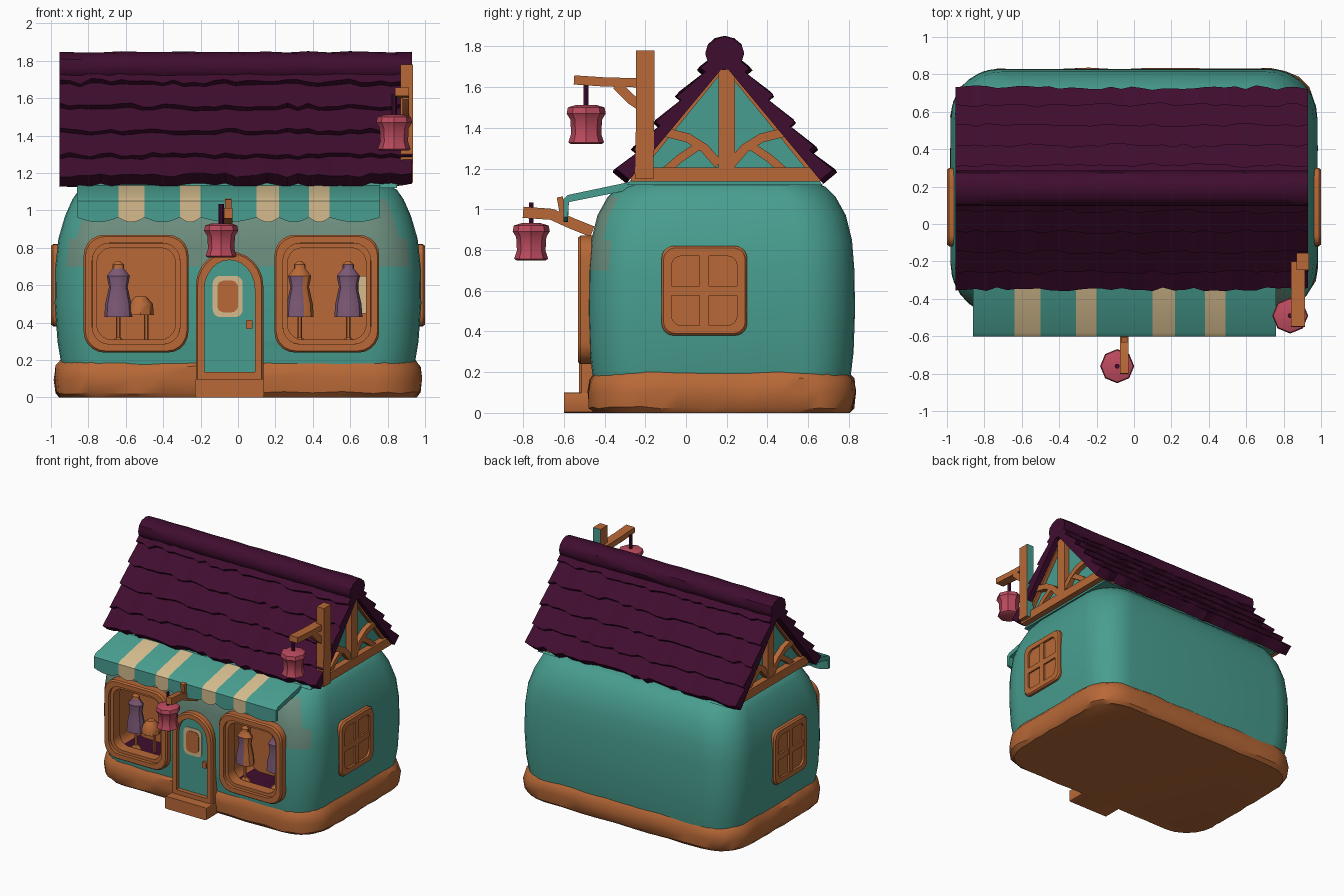
import bpy, bmesh, math, random
from mathutils import Vector

random.seed(4)
if "Cube" in bpy.data.objects:
    bpy.data.objects.remove(bpy.data.objects["Cube"], do_unlink=True)


def material(name, rgb):
    m = bpy.data.materials.new(name)
    m.use_nodes = True
    m.diffuse_color = (*rgb, 1)
    m.node_tree.nodes["Principled BSDF"].inputs["Base Color"].default_value = (*rgb, 1)
    return m


teal = material("teal plaster", (0.065, 0.34, 0.275))
sage = material("sage plaster", (0.15, 0.27, 0.21))
wood = material("orange wood", (0.48, 0.14, 0.038))
plum = material("plum shingle", (0.05, 0.004, 0.028))
pink = material("pink lantern", (0.51, 0.07, 0.115))
cream = material("cream cloth", (0.66, 0.5, 0.27))
mauve = material("mauve dress", (0.2, 0.1, 0.18))

MID = 0.175   # y centre of the house
RIDGE = 0.19  # y of the roof ridge


def jit(a):
    return random.uniform(-a, a)


def loft(name, sections, mats, rule=None, closed=False):
    """Skin a list of equal-sized loops; rule(centre, normal) picks the material."""
    bm = bmesh.new()
    rows = [[bm.verts.new(p) for p in s] for s in sections]
    n = len(rows[0])
    for i in range(len(rows) if closed else len(rows) - 1):
        a, b = rows[i], rows[(i + 1) % len(rows)]
        for j in range(n):
            k = (j + 1) % n
            bm.faces.new((a[j], a[k], b[k], b[j]))
    if not closed:
        bm.faces.new(rows[0])
        bm.faces.new(rows[-1])
    bmesh.ops.recalc_face_normals(bm, faces=bm.faces)
    if rule:
        for f in bm.faces:
            f.material_index = int(rule(f.calc_center_median(), f.normal))
    mesh = bpy.data.meshes.new(name)
    bm.to_mesh(mesh)
    bm.free()
    for m in mats:
        mesh.materials.append(m)
    ob = bpy.data.objects.new(name, mesh)
    bpy.context.collection.objects.link(ob)
    return ob


def rounded(hx, hy, r, cx=0, cy=0, side=1, seg=5):
    """Rounded rectangle; side adds points along the straight runs."""
    pts = []
    for q, (sx, sy) in enumerate(((1, 1), (-1, 1), (-1, -1), (1, -1))):
        for i in range(seg + 1):
            a = math.pi / 2 * (q + i / seg)
            pts.append(Vector((cx + sx * (hx - r) + r * math.cos(a),
                               cy + sy * (hy - r) + r * math.sin(a))))
    out = []
    for i, p in enumerate(pts):
        nxt = pts[(i + 1) % len(pts)]
        count = side if i % (seg + 1) == seg else 1
        out += [p.lerp(nxt, t / count) for t in range(count)]
    return out


def front(u, v, d):
    return (u, -d, v)


def flank(s):
    return lambda u, v, d: (s * d, u, v)


def slab(name, outline, d0, d1, place, mats, rule=None):
    return loft(name, [[place(*p, d) for p in outline] for d in (d0, d1)], mats, rule)


def frame(name, outline, w, d0, d1, place, mat=wood):
    """Flat band of width w following an outline, pushed out from d0 to d1."""
    lo = Vector([min(p[i] for p in outline) for i in (0, 1)])
    hi = Vector([max(p[i] for p in outline) for i in (0, 1)])
    c, h = (lo + hi) / 2, (hi - lo) / 2
    inner = [(c.x + (p[0] - c.x) * (1 - w / h.x), c.y + (p[1] - c.y) * (1 - w / h.y)) for p in outline]
    loops = [(outline, d0), (outline, d1 - 0.012), ([Vector(p).lerp(q, 0.2) for p, q in
             zip(map(Vector, outline), map(Vector, inner))], d1), (inner, d1), (inner, d0)]
    return loft(name, [[place(*p, d) for p in o] for o, d in loops], [mat], closed=True)


def bar(name, path, w, d0, d1, place, mats=(wood,), rule=None):
    """Timber of width w along a flat path."""
    pts = [Vector(p) for p in path]
    secs = []
    for i, p in enumerate(pts):
        t = (pts[min(i + 1, len(pts) - 1)] - pts[max(i - 1, 0)]).normalized()
        n = Vector((-t.y, t.x)) * w / 2
        secs.append([place(*(p + n), d0), place(*(p + n), d1), place(*(p - n), d1), place(*(p - n), d0)])
    return loft(name, secs, mats, rule)


def turned(name, profile, x, y, mats, sides=8, rule=None, flat=1.0):
    turn = [math.tau * i / sides for i in range(sides)]
    return loft(name, [[(x + r * math.cos(a), y + flat * r * math.sin(a), z) for a in turn]
                       for r, z in profile], mats, rule)


# Stone-like plinth and doorstep
plinth = []
for z, grow in ((0, -0.03), (0.025, -0.008), (0.1, 0), (0.165, -0.008), (0.2, -0.035)):
    ring = rounded(0.98 + grow, 0.655 + grow, 0.25, 0, MID, side=9)
    plinth.append([(p.x + jit(0.006), p.y + jit(0.006), z + (jit(0.008) if 0 < z < 0.2 else 0)) for p in ring])
loft("plinth", plinth, [wood])
slab("doorstep", rounded(0.185, 0.05, 0.012, -0.045, 0.05, seg=2), 0.4, 0.6, front, [wood])

# Bulging plaster body, paler under the awning
body = loft("house_body", [[(p.x, p.y, z) for p in rounded(hx, hy, r, 0, MID, seg=7)] for z, hx, hy, r in (
    (0.15, 0.94, 0.63, 0.24), (0.3, 0.965, 0.648, 0.25), (0.5, 0.98, 0.655, 0.26), (0.7, 0.977, 0.652, 0.26),
    (0.85, 0.96, 0.64, 0.26), (0.97, 0.925, 0.61, 0.26), (1.06, 0.885, 0.56, 0.25), (1.11, 0.85, 0.51, 0.24),
    (1.14, 0.79, 0.44, 0.22))], [teal, sage], lambda c, n: c.z > 0.7 and c.z < 1.12 and n.y < -0.7)

# Display windows: hollow bays, double frames and dress stands
for side, cx in (("right", -0.545), ("left", 0.475)):
    cutter = slab("bay_cutter", rounded(0.225, 0.265, 0.09, cx, 0.555), 0.2, 0.7, front, [wood, plum],
                  lambda c, n: n.z < -0.8)
    cutter.hide_render = True
    cut = body.modifiers.new("bay", 'BOOLEAN')
    cut.object, cut.operation, cut.solver, cut.material_mode = cutter, 'DIFFERENCE', 'EXACT', 'TRANSFER'
    bpy.context.view_layer.objects.active = body
    bpy.ops.object.modifier_apply(modifier=cut.name)
    bpy.data.objects.remove(cutter, do_unlink=True)
    frame(side + "_shop_frame", rounded(0.28, 0.315, 0.11, cx, 0.555), 0.045, 0.42, 0.53, front)
    frame(side + "_shop_inner_frame", rounded(0.24, 0.275, 0.09, cx, 0.555), 0.03, 0.42, 0.505, front)


def dress_stand(name, x, y, mats, rule=None):
    turned(name + "_dress", [(0.075, 0.43), (0.07, 0.5), (0.05, 0.59), (0.062, 0.65), (0.03, 0.69),
                             (0.03, 0.71), (0.01, 0.73)], x, y, mats, 10, rule, 0.75)
    turned(name + "_pole", [(0.012, 0.3), (0.012, 0.44)], x, y, [wood], 6)
    turned(name + "_foot", [(0.05, 0.285), (0.015, 0.32)], x, y, [wood], 6)


dress_stand("first", -0.64, -0.38, [mauve, wood], lambda c, n: c.z > 0.69)
dress_stand("second", 0.33, -0.38, [mauve, wood], lambda c, n: c.x > 0.345 or c.z > 0.65)
dress_stand("third", 0.59, -0.36, [mauve, wood], lambda c, n: c.z > 0.7)
turned("side_skirt", [(0.07, 0.44), (0.065, 0.5), (0.03, 0.54)], -0.52, -0.36, [wood], 8)
turned("side_skirt_pole", [(0.012, 0.28), (0.012, 0.45)], -0.49, -0.36, [wood], 6)
slab("cream_drape", rounded(0.025, 0.1, 0.01, 0.67, 0.55, seg=2), 0.3, 0.305, front, [cream])

# Arched door
DX = -0.045


def arch(h, z0, top):
    return [(DX + h, z0)] + [(DX + h * math.cos(math.pi * i / 12), top - h + h * math.sin(math.pi * i / 12))
                             for i in range(13)] + [(DX - h, z0)]


slab("door", arch(0.15, 0.1, 0.74), 0.4, 0.492, front, [teal])
frame("door_frame", arch(0.18, 0.09, 0.78), 0.045, 0.42, 0.525, front)
slab("door_pane_border", rounded(0.08, 0.11, 0.04, DX - 0.01, 0.54), 0.488, 0.497, front, [cream])
slab("door_pane", rounded(0.055, 0.085, 0.035, DX - 0.01, 0.54), 0.493, 0.501, front, [wood])
slab("door_handle", rounded(0.018, 0.025, 0.01, 0.06, 0.39), 0.48, 0.515, front, [wood])

# Side windows and gables, mirrored
for side, s in (("left", 1), ("right", -1)):
    put = flank(s)
    frame(side + "_window_frame", rounded(0.21, 0.22, 0.06, 0.09, 0.6), 0.05, 0.9, 1.0, put)
    slab(side + "_window_panes", rounded(0.18, 0.19, 0.04, 0.09, 0.6), 0.9, 0.983, put, [wood])
    bar(side + "_window_post", [(0.09, 0.4), (0.09, 0.8)], 0.045, 0.9, 0.997, put)
    bar(side + "_window_rail", [(-0.1, 0.6), (0.28, 0.6)], 0.045, 0.9, 0.996, put)
    slab(side + "_gable_wall", [(RIDGE - 0.48, 1.12), (RIDGE + 0.48, 1.12), (RIDGE, 1.73)], 0, 0.85, put, [teal])
    bar(side + "_gable_beam", [(RIDGE - 0.46, 1.17), (RIDGE + 0.47, 1.17)], 0.07, 0.75, 0.9, put)
    bar(side + "_gable_post", [(RIDGE + 0.01, 1.18), (RIDGE + 0.01, 1.72)], 0.08, 0.8, 0.895, put)
    for k in (-1, 1):
        brace = lambda pts: [(RIDGE + k * u, z) for u, z in pts]
        bar(side + "_gable_brace", brace([(0.03, 1.22), (0.1, 1.3), (0.18, 1.35), (0.3, 1.38)]), 0.045, 0.8, 0.89, put)
        bar(side + "_gable_strut", brace([(0.13, 1.31), (0.22, 1.25), (0.3, 1.18)]), 0.04, 0.8, 0.885, put)
        bar(side + "_gable_rafter", brace([(0.46, 1.15), (0.03, 1.68)]), 0.035, 0.8, 0.88, put)

# Shingled roof: overlapping ragged courses on both slopes
X0, X1, STEPS, COURSES = -0.955, 0.93, 34, 5
xs = [X0 + (X1 - X0) * i / STEPS for i in range(STEPS + 1)]
for k in (-1, 1):
    apex = Vector((RIDGE, 1.84))
    run = Vector((k * 0.54, -0.65))
    out = Vector((k * 0.65, 0.54)).normalized()
    for c in range(COURSES):
        t0, t1 = c / COURSES, (c + 1) / COURSES
        secs = []
        for x in xs:
            low = t1 + (0.03 if c < COURSES - 1 else 0) + jit(0.018)
            inner, lift = -0.085, jit(0.006)
            pts = (apex + run * t0 + out * inner, apex + run * t0 - out * 0.035,
                   apex + run * low + out * lift, apex + run * low + out * inner)
            secs.append([(x, p.x, p.y) for p in pts])
        loft("roof_course", secs, [plum])
caps = []
for x in xs[::2]:
    caps.append([(x, RIDGE + 0.095 * math.cos(a), 1.765 + jit(0.004) + 0.083 * math.sin(a))
                 for a in (math.tau * i / 12 for i in range(12))])
loft("roof_ridge_cap", caps, [plum])

# Striped scalloped awning
edges = [-0.86, -0.64, -0.5, -0.31, -0.2, 0.1, 0.22, 0.38, 0.49, 0.76]
secs = []
for a, b in zip(edges, edges[1:]):
    for i in range(7):
        t = i / 6
        if i or a == edges[0]:
            z = 0.962 - 0.025 * math.sin(math.pi * t)
            x = a + (b - a) * t
            secs.append([(x, -0.2, 1.15), (x, -0.58, 1.07), (x, -0.602, 1.05), (x, -0.602, z),
                         (x, -0.58, z), (x, -0.575, 1.035), (x, -0.2, 1.11)])
loft("awning", secs, [teal, cream],
     lambda c, n: any(a < c.x < b for a, b in zip(edges[1::2], edges[2::2])) and abs(n.x) < 0.9)


# Hanging lanterns with their brackets
def lantern(name, x, y, top, size):
    shape = ((0.075, -0.18), (0.088, -0.172), (0.074, -0.13), (0.078, -0.06), (0.096, -0.03),
             (0.09, 0), (0.05, 0.012))
    turned(name, [(r * size, top + z * size) for r, z in shape], x, y, [pink], 8)
    turned(name + "_hanger", [(0.014, top), (0.014, top + 0.12 * size)], x, y, [plum], 6)


beside = flank(1)
bar("lantern_post", [(-0.205, 1.15), (-0.2, 1.5), (-0.2, 1.78)], 0.09, 0.87, 0.935, beside,
    (wood, teal), lambda c, n: n.y > 0.8)
bar("lantern_arm", [(-0.2, 1.62), (-0.4, 1.625), (-0.55, 1.635)], 0.045, 0.84, 0.915, beside)
bar("lantern_brace", [(-0.21, 1.5), (-0.27, 1.54), (-0.34, 1.61)], 0.05, 0.88, 0.915, beside)
lantern("roof_lantern", 0.835, -0.49, 1.5, 1.0)
bar("door_bracket", [(-0.46, 0.89), (-0.56, 0.93), (-0.66, 0.975), (-0.8, 0.985)], 0.055, -0.075, -0.03, beside)
bar("door_bracket_tip", [(-0.6, 0.95), (-0.62, 1.06)], 0.03, -0.07, -0.035, beside)
lantern("door_lantern", -0.09, -0.76, 0.92, 0.95)

# Soft shading with crisp edges
for ob in bpy.context.scene.objects:
    ob.select_set(ob.type == 'MESH')
bpy.context.view_layer.objects.active = body
bpy.ops.object.shade_smooth_by_angle(angle=math.radians(35))
